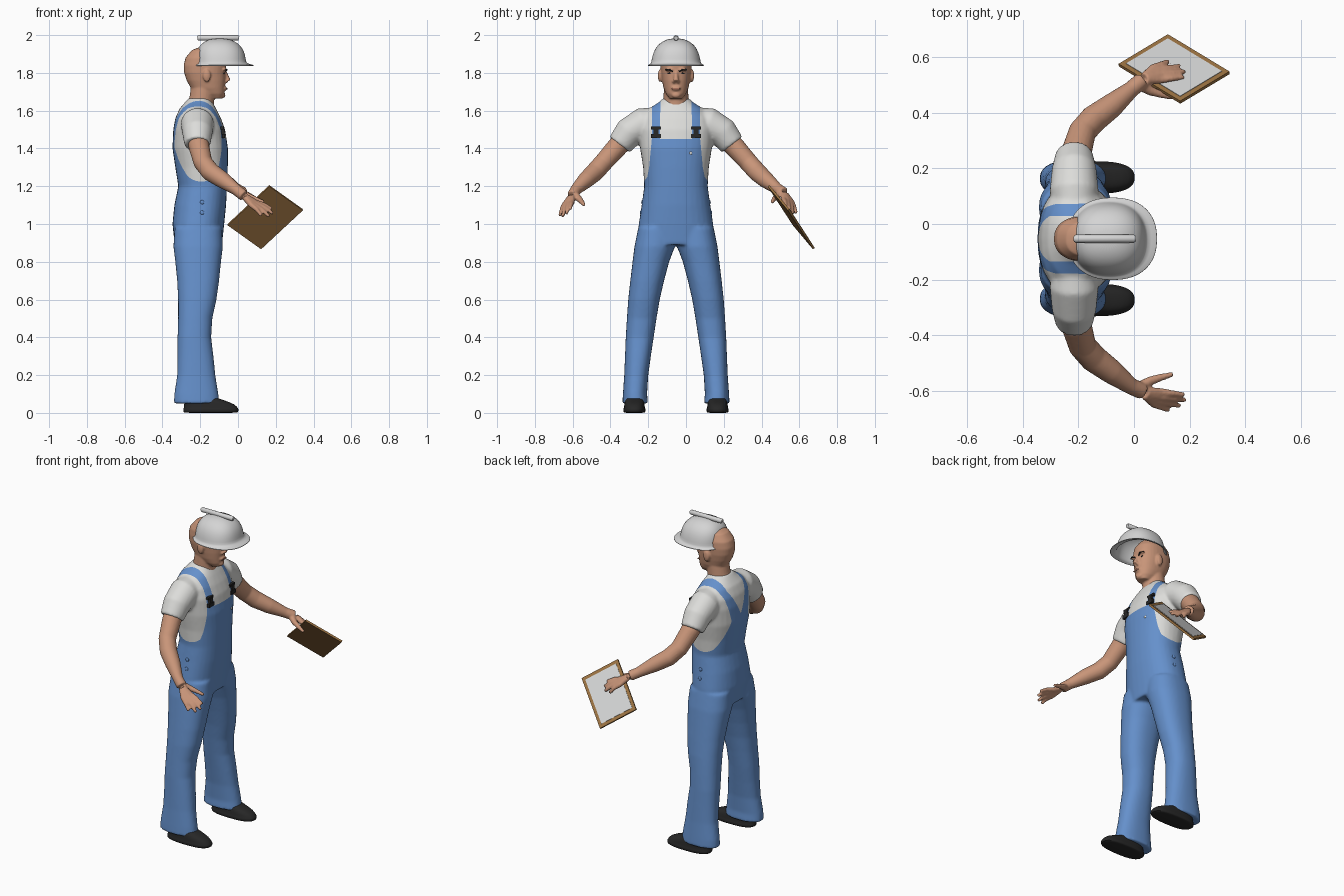
import bpy, bmesh, math
from mathutils import Vector, Matrix
from mathutils.bvhtree import BVHTree

if "Cube" in bpy.data.objects:
    bpy.data.objects.remove(bpy.data.objects["Cube"])
YC = -0.053  # centre plane of the figure, which looks along +x


def material(name, *rgb):
    m = bpy.data.materials.new(name)
    m.use_nodes = True
    m.diffuse_color = (*rgb, 1)
    m.node_tree.nodes["Principled BSDF"].inputs["Base Color"].default_value = (*rgb, 1)
    return m


BLUE = material("denim blue", 0.13, 0.28, 0.60)
WHITE = material("shirt white", 0.72, 0.72, 0.70)
SKIN = material("skin", 0.58, 0.30, 0.19)
BLACK = material("black", 0.02, 0.02, 0.02)
BROWN = material("board brown", 0.33, 0.17, 0.055)
PAPER = material("paper", 0.66, 0.67, 0.67)
HAT = material("helmet grey", 0.66, 0.66, 0.66)
LIP = material("lip", 0.36, 0.15, 0.10)


def loft(bm, rings, caps=True):
    loops = [[bm.verts.new(p) for p in r] for r in rings]
    n = len(loops[0])
    for a, b in zip(loops, loops[1:]):
        for i in range(n):
            bm.faces.new((a[i], a[(i + 1) % n], b[(i + 1) % n], b[i]))
    if caps:
        bm.faces.new(loops[0][::-1])
        bm.faces.new(loops[-1])


def egg(z, x0, x1, y0, y1, p=2.3, n=32):
    """Horizontal rounded outline between x0..x1 and y0..y1."""
    pts = []
    for i in range(n):
        c, s = math.cos(math.tau * i / n), math.sin(math.tau * i / n)
        u = math.copysign(abs(c) ** (2 / p), c)
        v = math.copysign(abs(s) ** (2 / p), s)
        pts.append(Vector(((x0 + x1 + u * (x1 - x0)) / 2, (y0 + y1 + v * (y1 - y0)) / 2, z)))
    return pts


def stack(bm, rows, caps=True):
    """Symmetric loft from rows of z, back, front, half width."""
    loft(bm, [egg(z, a, b, YC - w, YC + w) for z, a, b, w in rows], caps)


def tube(bm, path, radii, n=16):
    path = [Vector(p) for p in path]
    rings = []
    for i, p in enumerate(path):
        t = (path[min(i + 1, len(path) - 1)] - path[max(i - 1, 0)]).normalized()
        u = t.cross(Vector((0.13, 0.31, 0.94))).normalized()
        v = t.cross(u)
        rings.append([p + radii[i] * (u * math.cos(math.tau * k / n) + v * math.sin(math.tau * k / n))
                      for k in range(n)])
    loft(bm, rings)


def ball(bm, loc, size):
    bmesh.ops.create_uvsphere(bm, u_segments=20, v_segments=12, radius=1,
                              matrix=Matrix.Translation(loc) @ Matrix.Diagonal((*size, 1)))


def finish(name, bm, mats, voxel=0, smooth=0, subsurf=0, solid=0, angle=40):
    bmesh.ops.recalc_face_normals(bm, faces=bm.faces)
    me = bpy.data.meshes.new(name)
    bm.to_mesh(me)
    bm.free()
    ob = bpy.data.objects.new(name, me)
    bpy.context.scene.collection.objects.link(ob)
    if solid:
        ob.modifiers.new("shell", "SOLIDIFY").thickness = solid
    if voxel:
        r = ob.modifiers.new("fuse", "REMESH")
        r.mode, r.voxel_size = "VOXEL", voxel
    if smooth:
        s = ob.modifiers.new("soften", "SMOOTH")
        s.factor, s.iterations = 0.5, smooth
    if subsurf:
        s = ob.modifiers.new("round", "SUBSURF")
        s.levels = s.render_levels = subsurf
    dg = bpy.context.evaluated_depsgraph_get()
    ob.data = bpy.data.meshes.new_from_object(ob.evaluated_get(dg))
    ob.modifiers.clear()
    ob.data.materials.clear()
    for m in mats:
        ob.data.materials.append(m)
    for f in ob.data.polygons:
        f.use_smooth = True
    ob.data.set_sharp_from_angle(angle=math.radians(angle))
    return ob


# Clothed body: torso, trouser legs and sleeves fused together
bm = bmesh.new()
stack(bm, [(0.89, -.335, -.085, .20), (1.0, -.347, -.073, .197), (1.1, -.337, -.063, .182),
           (1.2, -.316, -.058, .168), (1.3, -.332, -.054, .174), (1.4, -.347, -.053, .19),
           (1.5, -.343, -.068, .20), (1.56, -.332, -.09, .19), (1.61, -.31, -.115, .145),
           (1.645, -.28, -.135, .09), (1.665, -.262, -.145, .07)])
LEG = [(0.05, -.34, -.098, .148, .284), (0.1, -.337, -.104, .153, .281), (0.2, -.322, -.12, .147, .274),
       (0.3, -.32, -.13, .133, .27), (0.4, -.32, -.142, .118, .266), (0.5, -.317, -.136, .103, .26),
       (0.6, -.317, -.114, .086, .253), (0.7, -.322, -.10, .063, .242), (0.8, -.332, -.09, .036, .23),
       (0.88, -.342, -.08, .006, .22), (0.98, -.335, -.085, .0, .20)]
for s in (-1, 1):
    loft(bm, [egg(z, a, b, YC + s * c, YC + s * d) for z, a, b, c, d in LEG])
    tube(bm, [(-.215, YC + s * d, z) for d, z in ((.08, 1.55), (.17, 1.53), (.25, 1.483), (.298, 1.42))],
         (.07, .088, .08, .068), 24)
body = finish("overalls_and_shirt", bm, [BLUE, WHITE], voxel=0.009, smooth=4, angle=60)

# Bib and straps: outlines as (distance from centre, height), cut into the surface
FRONT = ([(.19, 1.195), (.152, 1.25), (.142, 1.3), (.128, 1.45), (.125, 1.7)],
         [(0, 1.45), (.085, 1.4501), (.082, 1.7)])
BACK = ([(.19, 1.195), (.15, 1.25), (.12, 1.32), (.08, 1.42), (.125, 1.6), (.125, 1.7)],
        [(0, 1.44), (.082, 1.6), (.082, 1.7)])


def width(line, z):
    if z <= line[0][1]:
        return line[0][0]
    for (d0, z0), (d1, z1) in zip(line, line[1:]):
        if z <= z1:
            return d0 + (d1 - d0) * (z - z0) / (z1 - z0)
    return line[-1][0]


def cut(bm, co, no, keep):
    fs = [f for f in bm.faces if keep(f.calc_center_median())]
    geom = list({e for f in fs for e in f.edges}) + list({v for f in fs for v in f.verts}) + fs
    bmesh.ops.bisect_plane(bm, geom=geom, plane_co=co, plane_no=no, dist=1e-5)


XS = -.2
bm = bmesh.new()
bm.from_mesh(body.data)
cut(bm, (XS, 0, 0), (1, 0, 0), lambda c: c.z > 1.15)
cut(bm, (0, 0, 1.195), (0, 0, 1), lambda c: c.z > 1.1)
for side, lines in ((1, FRONT), (-1, BACK)):
    for s in (-1, 1):
        for line in lines:
            for (d0, z0), (d1, z1) in zip(line, line[1:]):
                cut(bm, (0, YC + s * d0, z0), (0, z1 - z0, -s * (d1 - d0)),
                    lambda c: (c.x - XS) * side > 0 and z0 - .02 < c.z < z1 + .02
                    and -.02 < s * (c.y - YC) < .2)
for f in bm.faces:
    c = f.calc_center_median()
    outer, inner = FRONT if c.x > XS else BACK
    d = abs(c.y - YC)
    blue = c.z < 1.195 or width(inner, c.z) <= d < width(outer, c.z)
    f.material_index = 0 if blue else 1
tree = BVHTree.FromBMesh(bm)
bm.to_mesh(body.data)
bm.free()


def front_x(tree, y, z):
    hit = tree.ray_cast(Vector((1, y, z)), Vector((-1, 0, 0)))[0]
    return hit.x if hit else -.1


def box(bm, loc, size):
    bmesh.ops.create_cube(bm, size=1, matrix=Matrix.Translation(loc) @ Matrix.Diagonal((*size, 1)))


# Buckles, pocket button and side buttons
bm = bmesh.new()
for s in (-1, 1):
    y = YC + s * .106
    for z, w, h in ((1.508, .052, .014), (1.487, .026, .04), (1.465, .052, .022)):
        box(bm, (front_x(tree, y, z) + .003, y, z), (.016, w, h))
finish("strap_buckles", bm, [BLACK], angle=30)
bm = bmesh.new()
ball(bm, (front_x(tree, .025, 1.375), .025, 1.375), (.004, .008, .008))
finish("bib_button", bm, [WHITE])
bm = bmesh.new()
for s in (-1, 1):
    for z in (1.115, 1.06):
        hit = tree.ray_cast(Vector((-.19, s, z)), Vector((0, -s, 0)))[0]
        ball(bm, hit, (.011, .005, .011))
finish("side_buttons", bm, [BLUE])

# Head with neck, nose and ears
bm = bmesh.new()
stack(bm, [(1.664, -.15, -.085, .034), (1.69, -.21, -.072, .054), (1.72, -.25, -.07, .066),
           (1.76, -.272, -.066, .074), (1.80, -.285, -.066, .08), (1.84, -.288, -.062, .082),
           (1.88, -.278, -.07, .079), (1.92, -.245, -.10, .062), (1.938, -.2, -.13, .03)])
tube(bm, [(-.205, YC, 1.58), (-.192, YC, 1.66), (-.18, YC, 1.75)], (.078, .066, .064), 24)
tube(bm, [(-.072, YC, 1.812), (-.058, YC, 1.775), (-.053, YC, 1.757)], (.009, .012, .016))
ball(bm, (-.07, YC, 1.718), (.012, .026, .012))
ball(bm, (-.083, YC, 1.682), (.017, .024, .016))
for s in (-1, 1):
    ball(bm, (-.165, YC + s * .085, 1.785), (.021, .011, .034))
    ball(bm, (-.07, YC + s * .034, 1.817), (.012, .026, .008))
    ball(bm, (-.064, YC + s * .012, 1.754), (.011, .009, .008))
head = finish("head", bm, [SKIN], voxel=0.0055, smooth=3, angle=60)
bm = bmesh.new()
bm.from_mesh(head.data)
face = BVHTree.FromBMesh(bm)
bm.free()


def on_face(d, z):
    return Vector((front_x(face, YC + d, z), YC + d, z))


# Eyes, brows and mouth
bm = bmesh.new()
for s in (-1, 1):
    ball(bm, on_face(s * .034, 1.797), (.003, .012, .004))
    tube(bm, [on_face(s * .016, 1.808), on_face(s * .035, 1.817), on_face(s * .056, 1.817)],
         (.004, .005, .003), 8)
finish("eyes_and_brows", bm, [BLACK])
bm = bmesh.new()
ball(bm, on_face(0, 1.716), (.003, .025, .005))
finish("mouth", bm, [LIP])

# Hard hat: brim and dome in one shell, plus the crest bar
bm = bmesh.new()
stack(bm, [(1.838, -.24, .085, .15), (1.844, -.238, .083, .148), (1.848, -.226, .045, .132),
           (1.87, -.224, .042, .13), (1.91, -.22, .035, .12), (1.945, -.205, .015, .10),
           (1.97, -.175, -.02, .068), (1.983, -.13, -.065, .028)], caps=False)
rim = [e for e in bm.edges if e.is_boundary and e.verts[0].co.z > 1.95]
bmesh.ops.holes_fill(bm, edges=rim)
finish("hard_hat", bm, [HAT], solid=0.006, subsurf=1)
bm = bmesh.new()
tube(bm, [(-.215, YC, 1.984), (-.21, YC, 1.985), (0, YC, 1.985), (.005, YC, 1.984)],
     (.011, .0145, .0145, .011))
finish("hard_hat_crest", bm, [HAT])

# Clipboard: origin at its middle, axes along its two edges
across = Vector((.175, .105, -.125))
along = Vector((.22, -.133, .205))
up = along.cross(across).normalized()
frame = Matrix((across.normalized(), along.normalized(), up)).transposed().to_4x4()
frame.translation = (.144, .557, 1.036)
for name, mat, w, l, h, lift in (("clipboard", BROWN, .242, .33, .012, 0),
                                 ("paper_sheet", PAPER, .205, .29, .003, .0065)):
    bm = bmesh.new()
    bmesh.ops.create_cube(bm, size=1, matrix=frame @ Matrix.Translation((0, 0, lift))
                          @ Matrix.Diagonal((w, l, h, 1)))
    finish(name, bm, [mat], angle=30)

# Bare arms and hands; one hand is lifted to rest on the board
FINGERS = [((.095, .55, 1.115), (.18, .56, 1.08)), ((.097, .568, 1.107), (.185, .58, 1.055)),
           ((.087, .583, 1.1), (.165, .60, 1.04)), ((.072, .594, 1.098), (.125, .616, 1.043))]
for s, name, lift in ((-1, "free_arm", Vector()), (1, "board_arm", up * .026)):
    def at(x, d, z, k=1):
        return Vector((x, YC + s * d, z)) + lift * k
    bm = bmesh.new()
    tube(bm, [at(-.213, .22, 1.5, 0), at(-.207, .31, 1.41, 0), at(-.185, .385, 1.325, 0),
              at(-.145, .43, 1.275, 0), at(-.08, .478, 1.232, 0), at(-.01, .53, 1.182, .3), at(.03, .548, 1.15)],
         (.055, .055, .05, .05, .044, .03, .03), 20)
    palm = at(.03, .55, 1.15)
    for root, tip in FINGERS:
        r, t = at(*root), at(*tip)
        tube(bm, [palm.lerp(r, .2), r, r.lerp(t, .5) + Vector((0, 0, .006)), t], (.018, .0145, .0115, .009), 10)
    tube(bm, [at(.015, .535, 1.155), at(.06, .51, 1.13), at(.10, .497, 1.115), at(.14, .487, 1.10)],
         (.02, .017, .013, .009), 10)
    finish(name, bm, [SKIN], voxel=0.006, smooth=3, angle=60)

# Shoes
for s, name in ((-1, "shoe_a"), (1, "shoe_b")):
    bm = bmesh.new()
    c = YC + s * .22
    loft(bm, [egg(z, a, b, c - w, c + w, 2.6, 24) for z, a, b, w in
              ((0, -.285, -.005, .052), (.003, -.29, .002, .058), (.02, -.292, .005, .06),
               (.024, -.288, .0, .056), (.045, -.287, -.012, .054), (.066, -.28, -.07, .05),
               (.085, -.275, -.13, .046), (.12, -.27, -.15, .044))])
    finish(name, bm, [BLACK], subsurf=1)
